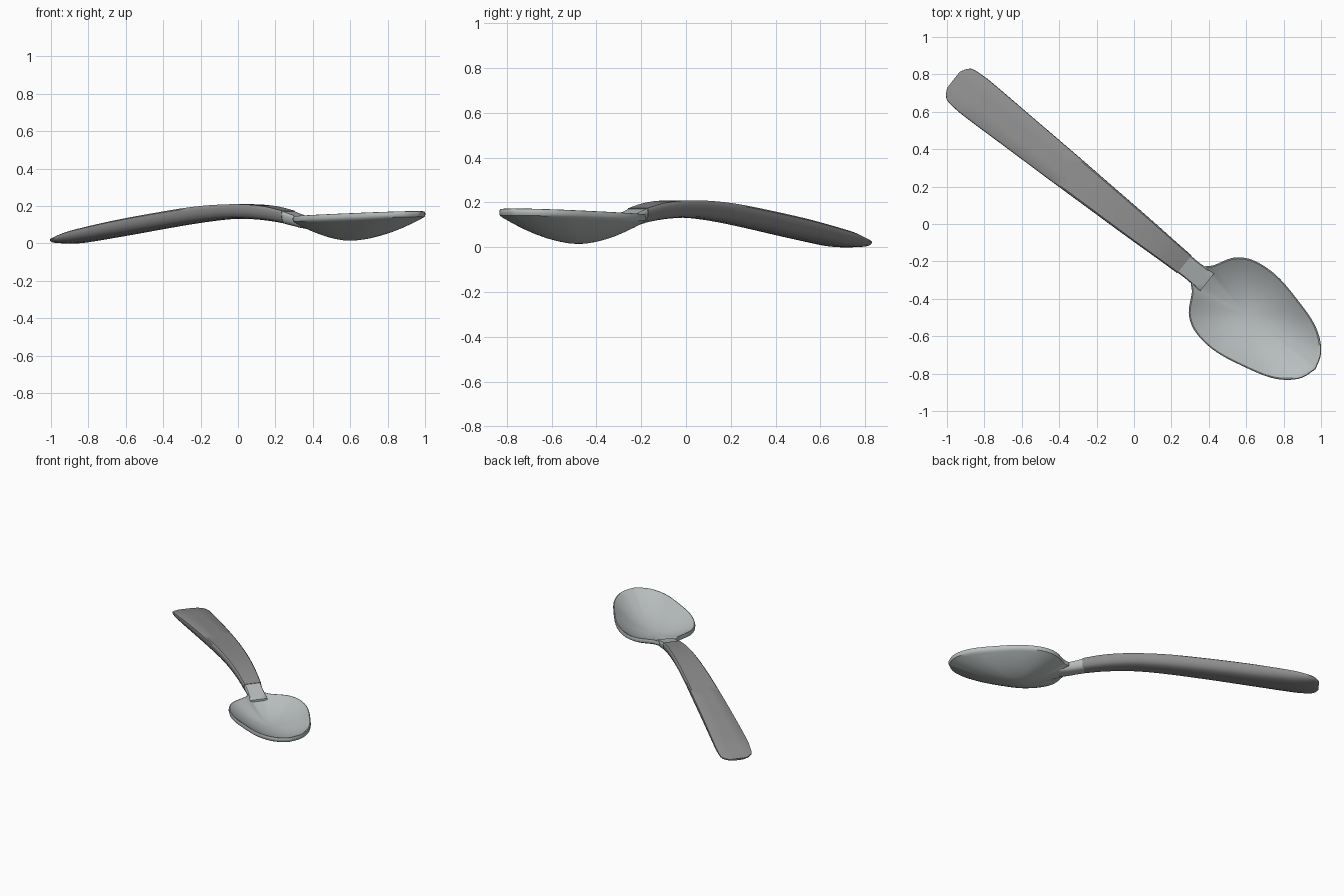
import bpy, bmesh, math
from mathutils import Vector

if "Cube" in bpy.data.objects:
    bpy.data.objects.remove(bpy.data.objects["Cube"])

# spoon axis in plan: U runs from handle end to bowl tip, V across
U = Vector((0.781, -0.624, 0))
V = Vector((0.624, 0.781, 0))


def world(s, t, z):
    p = U * s + V * t
    return Vector((p.x, p.y, z))


def material(name, col):
    m = bpy.data.materials.new(name)
    m.diffuse_color = (*col, 1)
    m.use_nodes = True
    m.node_tree.nodes["Principled BSDF"].inputs["Base Color"].default_value = m.diffuse_color
    return m


def spline(pts, n):
    """Catmull-Rom resampling of an open list of tuples."""
    pts = [Vector(p) for p in pts]
    out = []
    for i in range(len(pts) - 1):
        a, b, c, d = pts[max(i - 1, 0)], pts[i], pts[i + 1], pts[min(i + 2, len(pts) - 1)]
        for k in range(n):
            u = k / n
            out.append(0.5 * (2 * b + (c - a) * u + (2 * a - 5 * b + 4 * c - d) * u * u
                              + (3 * b - a - 3 * c + d) * u ** 3))
    return out + [pts[-1]]


def skin(name, rings, mat, start=None, end=None):
    """Bridge closed rings; each end becomes a point fan or a flat cap."""
    bm = bmesh.new()
    loops = [[bm.verts.new(p) for p in r] for r in rings]
    n = len(loops[0])
    for a, b in zip(loops, loops[1:]):
        for i in range(n):
            bm.faces.new((a[i], a[(i + 1) % n], b[(i + 1) % n], b[i]))
    for loop, tip in ((loops[0], start), (loops[-1], end)):
        if tip is None:
            bm.faces.new(loop)
        else:
            v = bm.verts.new(tip)
            for i in range(n):
                bm.faces.new((loop[i], loop[(i + 1) % n], v))
    bmesh.ops.recalc_face_normals(bm, faces=bm.faces)
    me = bpy.data.meshes.new(name)
    bm.to_mesh(me)
    bm.free()
    ob = bpy.data.objects.new(name, me)
    bpy.context.collection.objects.link(ob)
    me.materials.append(mat)
    bpy.ops.object.select_all(action='DESELECT')
    ob.select_set(True)
    bpy.context.view_layer.objects.active = ob
    bpy.ops.object.shade_smooth_by_angle(angle=math.radians(40))
    return ob


def section(s, w, top, bot):
    """Flat-topped cross-section with rounded underside."""
    h = top - bot
    prof = [(-0.9, 1), (-0.3, 1), (0.3, 1), (0.9, 1), (0.98, 0.92), (1, 0.75), (0.95, 0.48),
            (0.83, 0.22), (0.6, 0.06), (0.25, 0), (-0.25, 0), (-0.6, 0.06), (-0.83, 0.22),
            (-0.95, 0.48), (-1, 0.75), (-0.98, 0.92)]
    return [world(s, w * a, bot + h * b) for a, b in prof]


grey = material("dark grey plastic", (0.27, 0.27, 0.27))
steel = material("light steel", (0.48, 0.51, 0.51))

# handle: station, half width, top, bottom
handle = spline([(-1.236, 0.055, 0.018, 0.006), (-1.20, 0.105, 0.028, 0.001),
                 (-1.12, 0.116, 0.053, 0.0), (-1.03, 0.116, 0.075, 0.008),
                 (-0.77, 0.107, 0.123, 0.042), (-0.50, 0.098, 0.163, 0.08),
                 (-0.25, 0.088, 0.195, 0.112), (-0.05, 0.08, 0.208, 0.13),
                 (0.1, 0.073, 0.208, 0.13), (0.23, 0.066, 0.197, 0.12),
                 (0.345, 0.061, 0.174, 0.104)], 3)
skin("handle", [section(*p) for p in handle], grey)

# neck between handle and bowl
neck = spline([(0.335, 0.058, 0.174, 0.104), (0.39, 0.056, 0.158, 0.093),
               (0.44, 0.058, 0.143, 0.083), (0.50, 0.06, 0.125, 0.075)], 3)
skin("neck", [section(*p) for p in neck], steel)

# bowl outline: half plan, mirrored across the axis
half = spline([(0.43, 0.0), (0.435, 0.055), (0.47, 0.093), (0.525, 0.188), (0.60, 0.24),
               (0.70, 0.26), (0.80, 0.257), (0.92, 0.233), (1.06, 0.195), (1.15, 0.148),
               (1.215, 0.082), (1.243, 0.0)], 4)
outline = [(p.x, p.y) for p in half] + [(p.x, -p.y) for p in half[-2:0:-1]]
CENTRE = 0.768
FLOOR, INSIDE = 0.014, 0.05


def rim(s):
    return 0.141 + (s - 0.43) * 0.039


def bowl_ring(r, inner):
    ring = []
    for s, t in outline:
        top = rim(s)
        if inner:
            z = INSIDE + (top - INSIDE) * (r / 0.975) ** 2
        else:
            low = top - 0.028
            z = FLOOR + (low - FLOOR) * r ** 1.75
        ring.append(world(CENTRE + (s - CENTRE) * r, t * r, z))
    return ring


lip = [[world(CENTRE + (s - CENTRE) * k, t * k, rim(s) - d) for s, t in outline]
       for k, d in ((1.0, 0.02), (1.0, 0.008), (0.992, 0.001))]
steps = (0.12, 0.25, 0.4, 0.55, 0.7, 0.84, 0.94)
rings = [bowl_ring(r, False) for r in steps + (0.99,)] + lip
rings += [bowl_ring(r, True) for r in (0.975,) + steps[::-1]]
skin("bowl", rings, steel, world(CENTRE, 0, FLOOR), world(CENTRE, 0, INSIDE))
